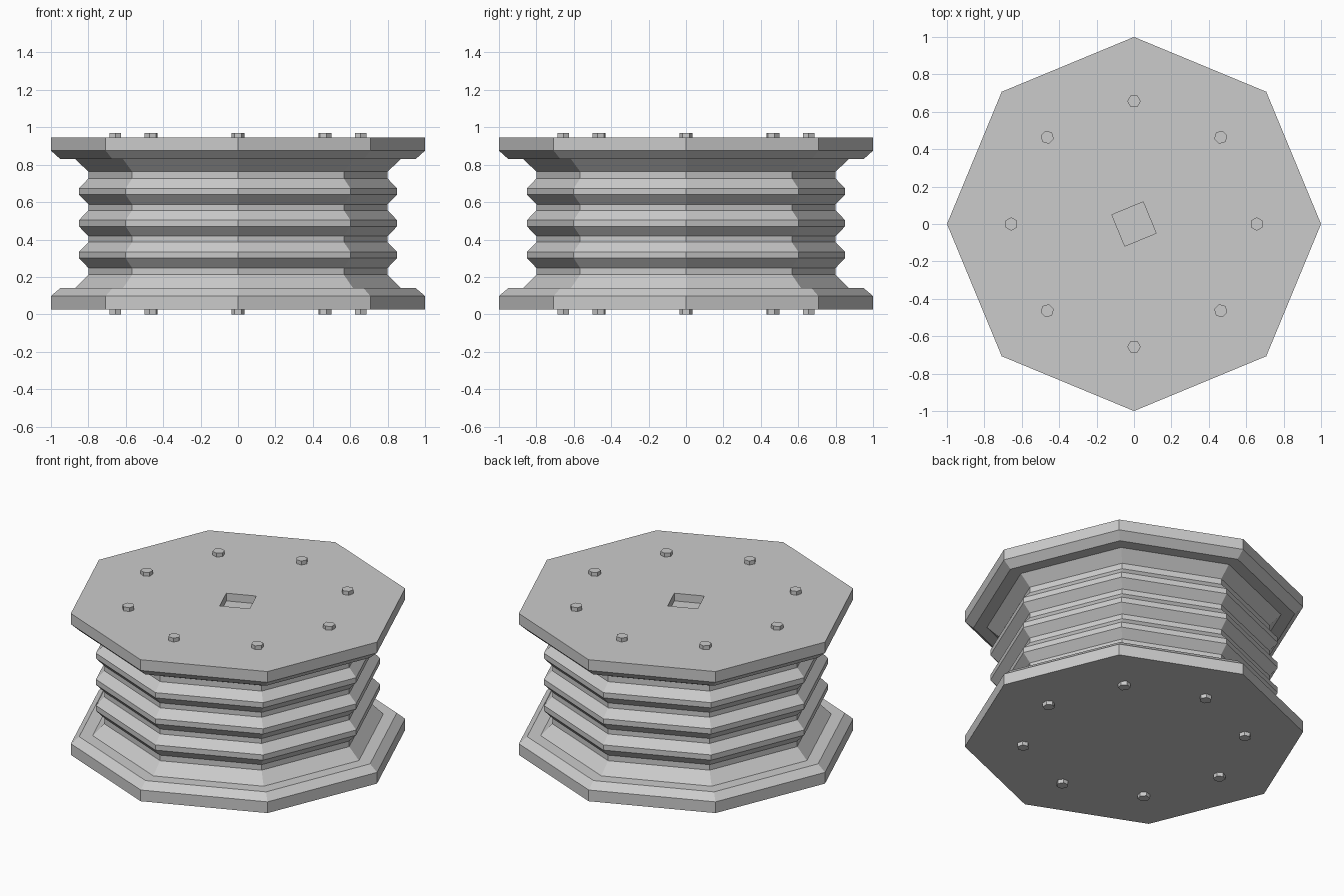
import bpy, bmesh, math
from mathutils import Matrix

if "Cube" in bpy.data.objects:
    bpy.data.objects.remove(bpy.data.objects["Cube"])

SIDES = 8
Z_BOTTOM, Z_TOP, Z_BOLT = 0.025, 0.945, 0.97
HOLE_R, HOLE_DEPTH = 0.128, 0.05


def ring(bm, radius, z, sides, start=0.0):
    return [bm.verts.new((radius * math.cos(start + 2 * math.pi * i / sides),
                          radius * math.sin(start + 2 * math.pi * i / sides), z))
            for i in range(sides)]


def bridge(bm, a, b):
    n = len(a)
    for i in range(n):
        bm.faces.new((a[i], a[(i + 1) % n], b[(i + 1) % n], b[i]))


def loop_edges(bm, verts):
    return [bm.edges.get((verts[i], verts[(i + 1) % len(verts)])) for i in range(len(verts))]


def finish(bm, name):
    bmesh.ops.recalc_face_normals(bm, faces=bm.faces)
    mesh = bpy.data.meshes.new(name)
    bm.to_mesh(mesh)
    bm.free()
    obj = bpy.data.objects.new(name, mesh)
    bpy.context.collection.objects.link(obj)
    return obj


# Octagonal drum: bottom flange, ribbed core, top flange
profile = [(1.0, Z_BOTTOM), (1.0, 0.098), (0.95, 0.14), (0.87, 0.14), (0.80, 0.212)]
for z in (0.248, 0.418, 0.588):
    profile += [(0.80, z), (0.85, z + 0.052), (0.85, z + 0.086), (0.80, z + 0.138)]
profile += [(0.80, 0.763), (0.87, 0.83), (0.95, 0.83), (1.0, 0.875), (1.0, Z_TOP)]

bm = bmesh.new()
rings = [ring(bm, r, z, SIDES) for r, z in profile]
for a, b in zip(rings, rings[1:]):
    bridge(bm, a, b)
bm.faces.new(rings[0][::-1])

# Shallow square socket in the top face
turn = math.radians(67.5)
rim = ring(bm, HOLE_R, Z_TOP, 4, turn)
floor = ring(bm, HOLE_R, Z_TOP - HOLE_DEPTH, 4, turn)
bridge(bm, floor, rim)
bm.faces.new(floor)
bmesh.ops.triangle_fill(bm, use_beauty=True,
                        edges=loop_edges(bm, rings[-1]) + loop_edges(bm, rim))
finish(bm, "ribbed_drum")


# Hexagonal bolt heads in a circle on both flanges
def bolt_circle(name, z0, z1):
    bm = bmesh.new()
    for i in range(8):
        spin = Matrix.Rotation(math.pi / 4 * i, 4, 'Z')
        place = Matrix.Translation((0.656, 0, (z0 + z1) / 2)) @ Matrix.Rotation(math.pi / 6, 4, 'Z')
        lower = ring(bm, 0.036, -(z1 - z0) / 2, 6)
        upper = ring(bm, 0.036, (z1 - z0) / 2, 6)
        bridge(bm, lower, upper)
        bm.faces.new(lower[::-1])
        bm.faces.new(upper)
        bmesh.ops.transform(bm, matrix=spin @ place, verts=lower + upper)
    return finish(bm, name)


bolt_circle("top_bolts", Z_TOP, Z_BOLT)
bolt_circle("bottom_bolts", 0.0, Z_BOTTOM)
